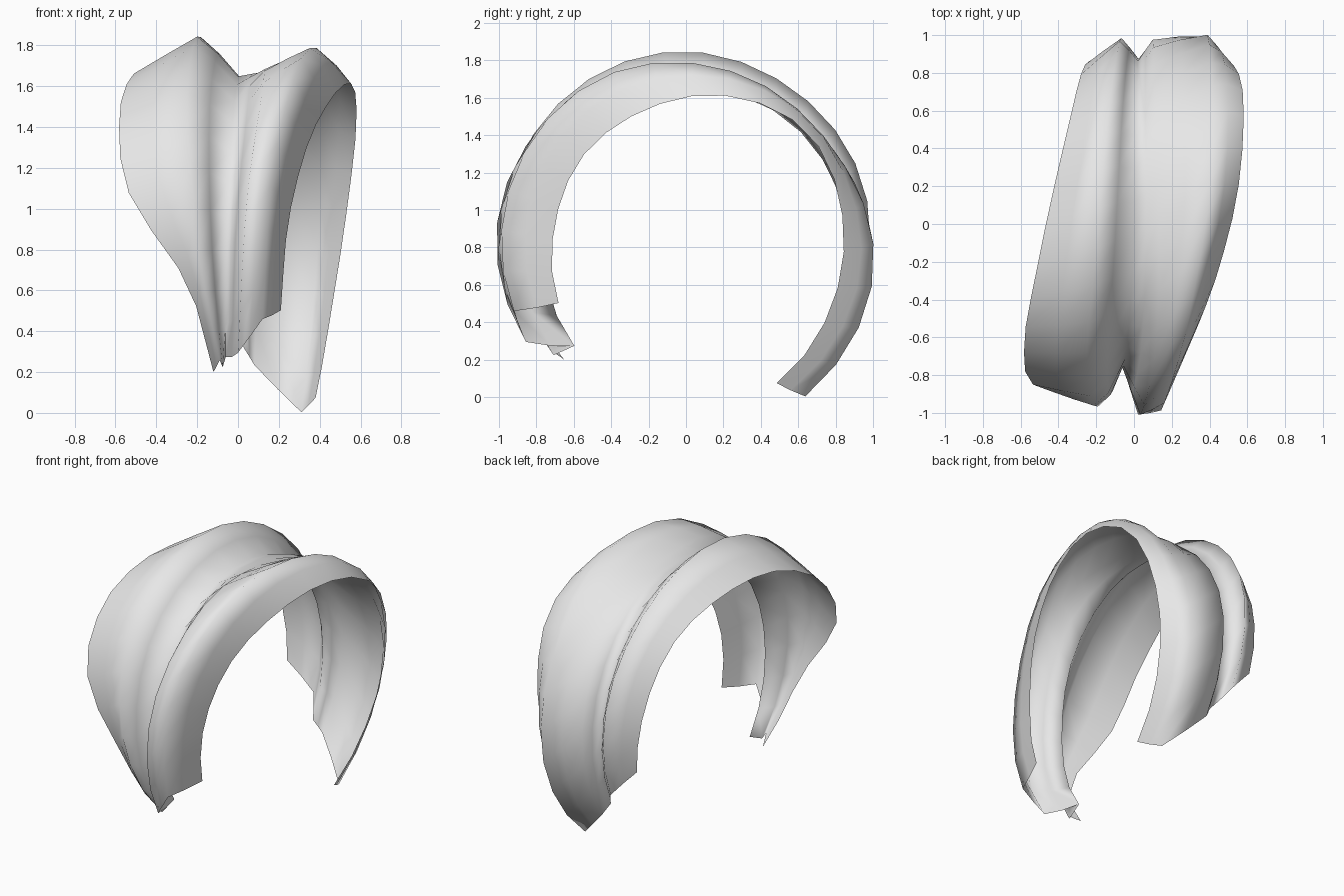
import bpy
import bmesh
from math import radians, sin, cos, pi

cube = bpy.data.objects.get("Cube")
if cube:
    bpy.data.objects.remove(cube, do_unlink=True)

CENTRE_Z = 0.85   # height of the axis the sheet curls around
SEGMENTS = 20     # steps along the curl

# Lengthwise lines: angle range, sideways positions, distances from the axis
LINES = {
    "right_edge": ((-45, 195), (-.12, -.24, -.535, -.58, -.51, -.42, -.33, -.27, -.22),
                   (.92, .91, .88, .87, .84, .81, .84, .85, .87)),
    "right_ridge": ((-39, 205), (-.09, -.2, -.25, -.2, -.14, -.08, -.05),
                    (.94, .97, .99, 1, .98, .99, .97)),
    "valley": ((-44, 215), (-.06, -.06, -.03, 0, .01, .02, .03),
               (.83, .76, .78, .8, .83, .86, .93)),
    "left_shoulder": ((-33, 218), (0, .04, .12, .13, .11, .1, .08),
                      (1.02, 1.01, .95, .82, .89, .97, 1)),
    "left_ridge": ((-23, 233), (.12, .17, .3, .41, .41, .38, .31),
                   (1, .98, .97, .925, .92, 1.02, 1.06)),
    "left_edge": ((-27, 238), (.21, .245, .335, .455, .555, .58, .53, .455, .38),
                  (.765, .705, .705, .72, .79, .86, .845, .86, .915)),
}


def spline(values, t):
    """Smooth curve through evenly spaced values, t from 0 to 1."""
    last = len(values) - 1
    i = min(int(t * last), last - 1)
    f = t * last - i
    b, c = values[i], values[i + 1]
    a = values[i - 1] if i > 0 else 2 * b - c
    d = values[i + 2] if i + 2 <= last else 2 * c - b
    return b + f / 2 * (c - a + f * (2 * a - 5 * b + 4 * c - d
                                     + f * (3 * (b - c) + d - a)))


def sample(line, t):
    """Sideways position, radius and angle on a lengthwise line."""
    (start, end), xs, radii = line
    return spline(xs, t), spline(radii, t), start + (end - start) * t


def between(p, q, bulge):
    """Halfway point, pushed away from the axis."""
    x, r, a = [(u + v) / 2 for u, v in zip(p, q)]
    return x, r + bulge, a


def cross_section(t):
    """Folded profile from the right edge to the left edge."""
    pts = [sample(line, t) for line in LINES.values()]
    # the flank beside the valley is fuller in front, the left edge turns in
    bulges = (0, .06 * (1 - t) ** 2, 0, 0, .025 * sin(pi * t))
    row = [pts[0]]
    for p, q, bulge in zip(pts, pts[1:], bulges):
        row += [between(p, q, bulge), q]
    return row


def make_material(name, colour):
    mat = bpy.data.materials.new(name)
    mat.use_nodes = True
    mat.diffuse_color = colour
    mat.node_tree.nodes["Principled BSDF"].inputs["Base Color"].default_value = colour
    return mat


# Curled, folded sheet
bm = bmesh.new()
grid = []
for step in range(SEGMENTS + 1):
    row = []
    for x, r, angle in cross_section(step / SEGMENTS):
        a = radians(angle)
        row.append(bm.verts.new((x, -r * cos(a), CENTRE_Z + r * sin(a))))
    grid.append(row)
for lower, upper in zip(grid, grid[1:]):
    for i in range(len(lower) - 1):
        bm.faces.new((lower[i], lower[i + 1], upper[i + 1], upper[i]))

mesh = bpy.data.meshes.new("curled_leaf")
bm.to_mesh(mesh)
bm.free()
leaf = bpy.data.objects.new("curled_leaf", mesh)
bpy.context.collection.objects.link(leaf)
mesh.materials.append(make_material("pale_grey", (0.8, 0.8, 0.8, 1)))

# Soft shading over the folds
bpy.ops.object.select_all(action="DESELECT")
leaf.select_set(True)
bpy.context.view_layer.objects.active = leaf
bpy.ops.object.shade_smooth_by_angle(angle=radians(150))
